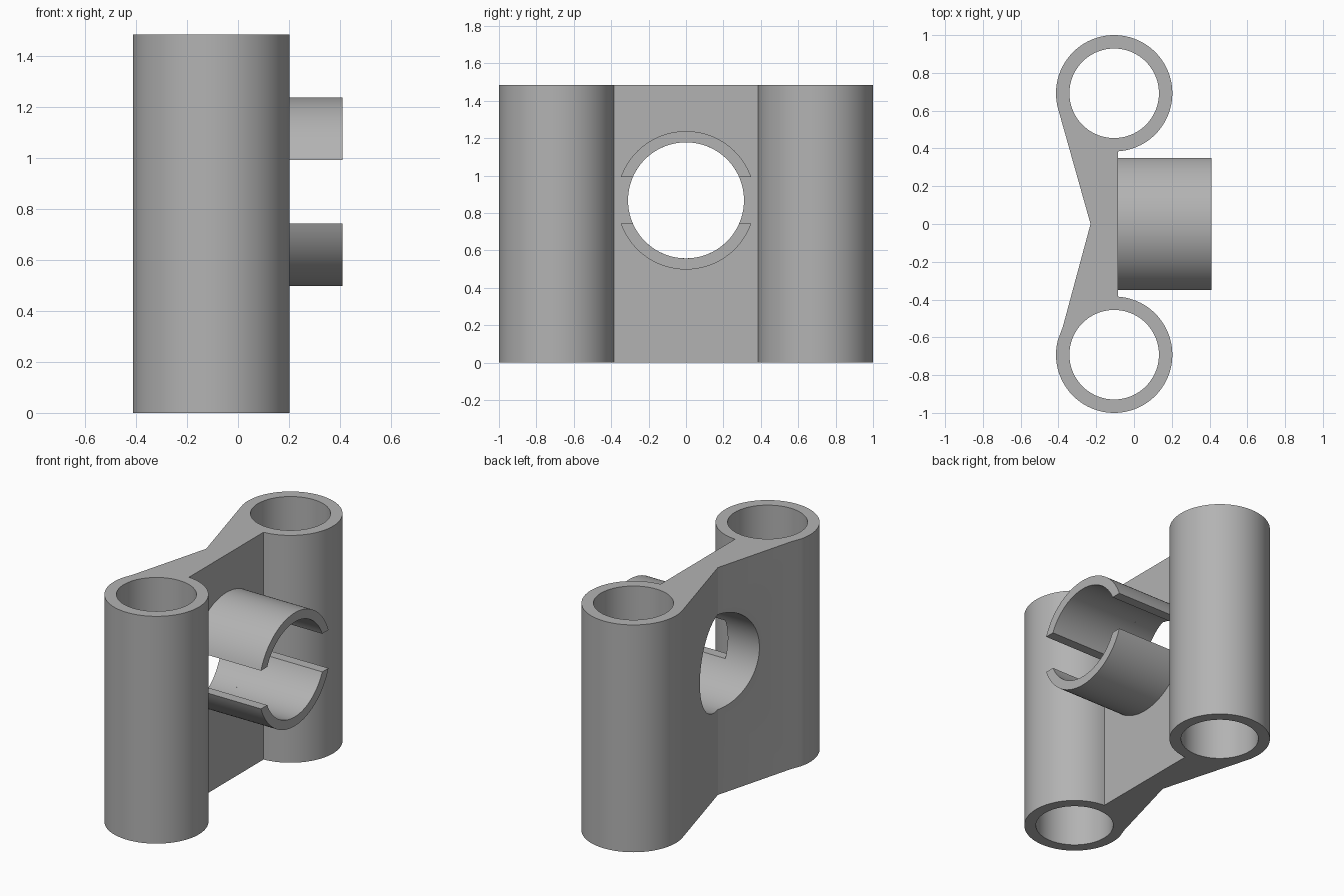
import bpy, bmesh
from math import sin, cos, radians, degrees, asin
from mathutils import Vector

cube = bpy.data.objects.get("Cube")
if cube:
    bpy.data.objects.remove(cube, do_unlink=True)

HEIGHT = 1.485
TUBE_X, TUBE_Y, TUBE_R, BORE_R = -0.105, 0.692, 0.308, 0.237
WEB_FRONT, WEB_BACK = -0.085, -0.23
HOLE_Z, HOLE_R, CLIP_R, CLIP_END = 0.868, 0.31, 0.37, 0.41
GAP = 0.1245

grey = bpy.data.materials.new("plain grey")
grey.use_nodes = True
colour = (0.45, 0.45, 0.45, 1)
grey.diffuse_color = colour
grey.node_tree.nodes["Principled BSDF"].inputs["Base Color"].default_value = colour


def arc(cx, cy, r, start, end, steps):
    """Points on a circle from start to end, in degrees."""
    angles = [radians(start + (end - start) * i / steps) for i in range(steps + 1)]
    return [(cx + r * cos(a), cy + r * sin(a)) for a in angles]


def prism(name, outline, place, direction):
    """Extrude a closed outline, placed in space, along a direction."""
    bm = bmesh.new()
    face = bm.faces.new([bm.verts.new(place(*p)) for p in outline])
    grown = bmesh.ops.extrude_face_region(bm, geom=[face])["geom"]
    verts = [g for g in grown if isinstance(g, bmesh.types.BMVert)]
    bmesh.ops.translate(bm, verts=verts, vec=Vector(direction))
    bmesh.ops.recalc_face_normals(bm, faces=bm.faces)
    mesh = bpy.data.meshes.new(name)
    bm.to_mesh(mesh)
    bm.free()
    mesh.materials.append(grey)
    obj = bpy.data.objects.new(name, mesh)
    bpy.context.collection.objects.link(obj)
    return obj


def select_only(obj):
    bpy.ops.object.select_all(action='DESELECT')
    obj.select_set(True)
    bpy.context.view_layer.objects.active = obj


def smooth(obj):
    select_only(obj)
    bpy.ops.object.shade_smooth_by_angle(angle=radians(20))


def cut(obj, cutter):
    cutter.hide_render = True
    mod = obj.modifiers.new("cut", 'BOOLEAN')
    mod.operation, mod.solver, mod.object = 'DIFFERENCE', 'EXACT', cutter
    select_only(obj)
    bpy.ops.object.modifier_apply(modifier=mod.name)
    bpy.data.objects.remove(cutter, do_unlink=True)


# Body: two round posts joined by a web with a shallow notch in its back
mouth = degrees(asin((WEB_FRONT - TUBE_X) / TUBE_R))
outline = arc(TUBE_X, TUBE_Y, TUBE_R, mouth - 90, 195.7, 72)
outline.append((WEB_BACK, 0))
outline.append((-0.377, -0.545))
outline += arc(TUBE_X, -TUBE_Y, TUBE_R, 165, 450 - mouth, 72)
body = prism("twin_post_body", outline, lambda x, y: (x, y, 0), (0, 0, HEIGHT))

# Bores through both posts
for side in (-1, 1):
    circle = arc(TUBE_X, side * TUBE_Y, BORE_R, 0, 360, 72)[:-1]
    cut(body, prism("bore_cutter", circle, lambda x, y: (x, y, -0.1), (0, 0, HEIGHT + 0.2)))

# Round hole through the web
circle = arc(0, HOLE_Z, HOLE_R, 0, 360, 96)[:-1]
cut(body, prism("hole_cutter", circle, lambda y, z: (-0.6, y, z), (0.9, 0, 0)))
smooth(body)

# Two curved clip jaws around the hole, with flat level ends
outer, inner = degrees(asin(GAP / CLIP_R)), degrees(asin(GAP / HOLE_R))
for name, turn in (("upper_clip_jaw", 0), ("lower_clip_jaw", 180)):
    jaw = arc(0, HOLE_Z, CLIP_R, turn + outer, turn + 180 - outer, 48)
    jaw += arc(0, HOLE_Z, HOLE_R, turn + 180 - inner, turn + inner, 48)
    smooth(prism(name, jaw, lambda y, z: (WEB_FRONT, y, z), (CLIP_END - WEB_FRONT, 0, 0)))
